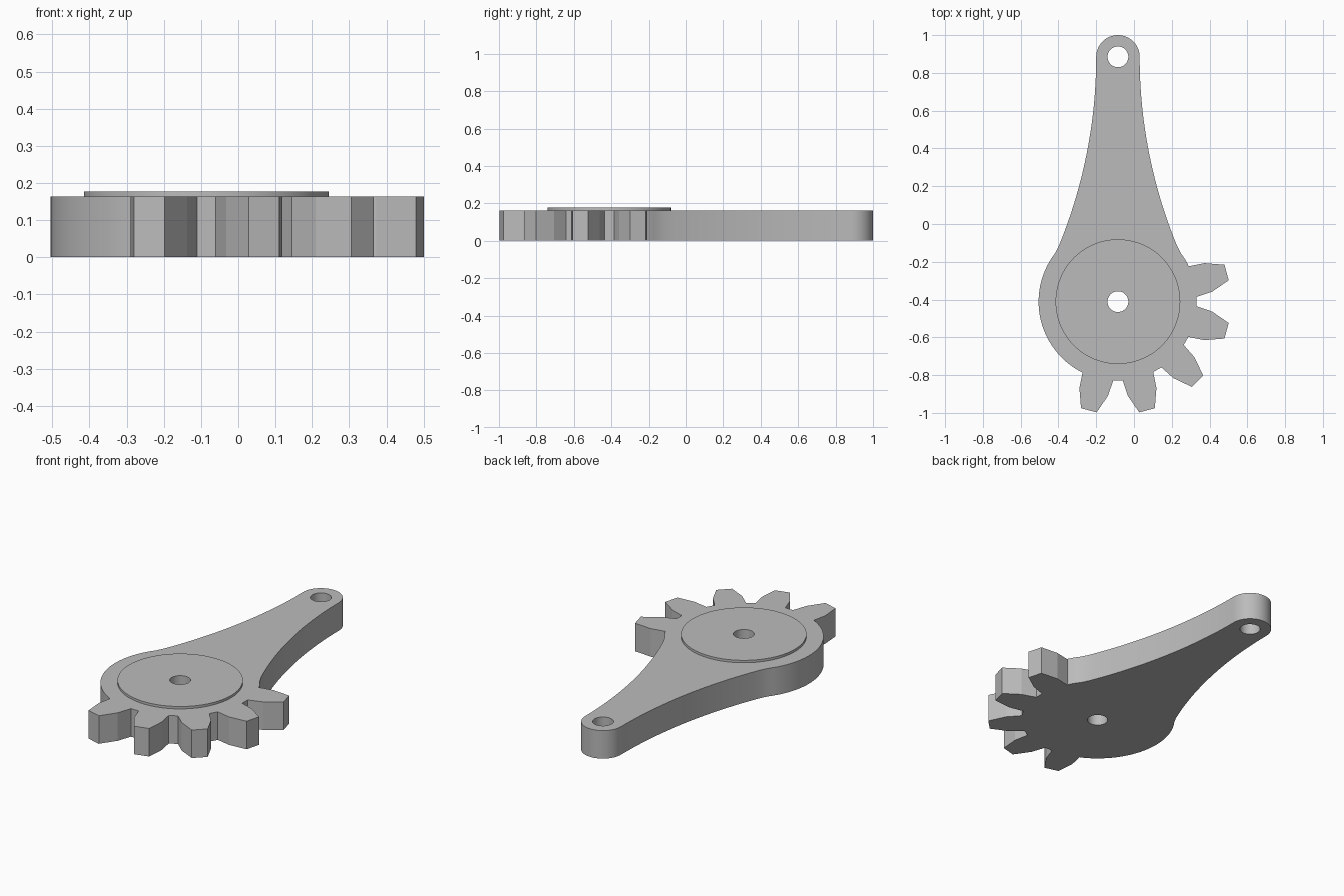
import bpy, bmesh
from math import sin, cos, pi, radians, sqrt

cube = bpy.data.objects.get("Cube")
if cube:
    bpy.data.objects.remove(cube)

GEAR = (-0.085, -0.411)     # pivot of the gear sector
TIP = (-0.085, 0.885)       # pivot at the end of the arm
BODY_R, TIP_R, HOLE_R = 0.42, 0.115, 0.055
FILLET_R = 2.63             # sweep of the concave arm sides
PLATE_TOP, BOSS_TOP = 0.163, 0.177

grey = bpy.data.materials.new("grey")
grey.use_nodes = True
grey.diffuse_color = (0.5, 0.5, 0.5, 1)
grey.node_tree.nodes["Principled BSDF"].inputs["Base Color"].default_value = (0.5, 0.5, 0.5, 1)


def polar(centre, r, degrees):
    a = radians(degrees)
    return centre[0] + r * cos(a), centre[1] + r * sin(a)


def arc(centre, r, start, end, steps):
    return [polar(centre, r, start + (end - start) * i / steps) for i in range(steps + 1)]


def circle(centre, r, steps):
    return arc(centre, r, 0, 360, steps)[:-1]


def extruded(name, loops, z0, z1):
    """Fill an outline with holes and extrude it upwards."""
    bm = bmesh.new()
    edges = []
    for loop in loops:
        vs = [bm.verts.new((x, y, z0)) for x, y in loop]
        edges += [bm.edges.new((v, vs[i - 1])) for i, v in enumerate(vs)]
    bmesh.ops.triangle_fill(bm, use_beauty=True, use_dissolve=False, edges=edges)
    out = bmesh.ops.extrude_face_region(bm, geom=bm.faces[:], use_keep_orig=True)
    top = [g for g in out["geom"] if isinstance(g, bmesh.types.BMVert)]
    bmesh.ops.translate(bm, verts=top, vec=(0, 0, z1 - z0))
    bmesh.ops.recalc_face_normals(bm, faces=bm.faces[:])
    mesh = bpy.data.meshes.new(name)
    bm.to_mesh(mesh)
    bm.free()
    mesh.materials.append(grey)
    obj = bpy.data.objects.new(name, mesh)
    bpy.context.collection.objects.link(obj)
    bpy.ops.object.select_all(action="DESELECT")
    obj.select_set(True)
    bpy.context.view_layer.objects.active = obj
    bpy.ops.object.shade_smooth_by_angle(angle=radians(12))
    return obj


# Arm side: half width against y, tangent to the rounded tip
JOIN = 37.4
drop = TIP[1] - (GEAR[1] + BODY_R * sin(radians(JOIN)))
side = []
for i in range(1, 24):
    d = drop * i / 24
    side.append((TIP_R + FILLET_R - sqrt(FILLET_R ** 2 - d * d), TIP[1] - d))

# Outline, clockwise from the round back of the gear body
outline = arc(GEAR, BODY_R, 243.4, 180 - JOIN, 28)
outline += [(GEAR[0] - w, y) for w, y in reversed(side)]
outline += arc(TIP, TIP_R, 180, 0, 32)
outline += [(GEAR[0] + w, y) for w, y in side]
outline += arc(GEAR, BODY_R, JOIN, 28, 3)

# Five teeth, each with root, pitch and tip points on both flanks
flank = [(0.417, 11.6), (0.501, 9.0), (0.597, 4.1)]
for k in range(5):
    mid = 15 - 30 * k
    outline += [polar(GEAR, r, mid + a) for r, a in flank]
    outline += [polar(GEAR, r, mid - a) for r, a in reversed(flank)]

extruded("gear_arm_plate",
         [outline, circle(GEAR, HOLE_R, 48), circle(TIP, HOLE_R, 48)], 0, PLATE_TOP)
extruded("raised_hub_disc",
         [circle(GEAR, 0.33, 96), circle(GEAR, HOLE_R, 48)], PLATE_TOP, BOSS_TOP)
